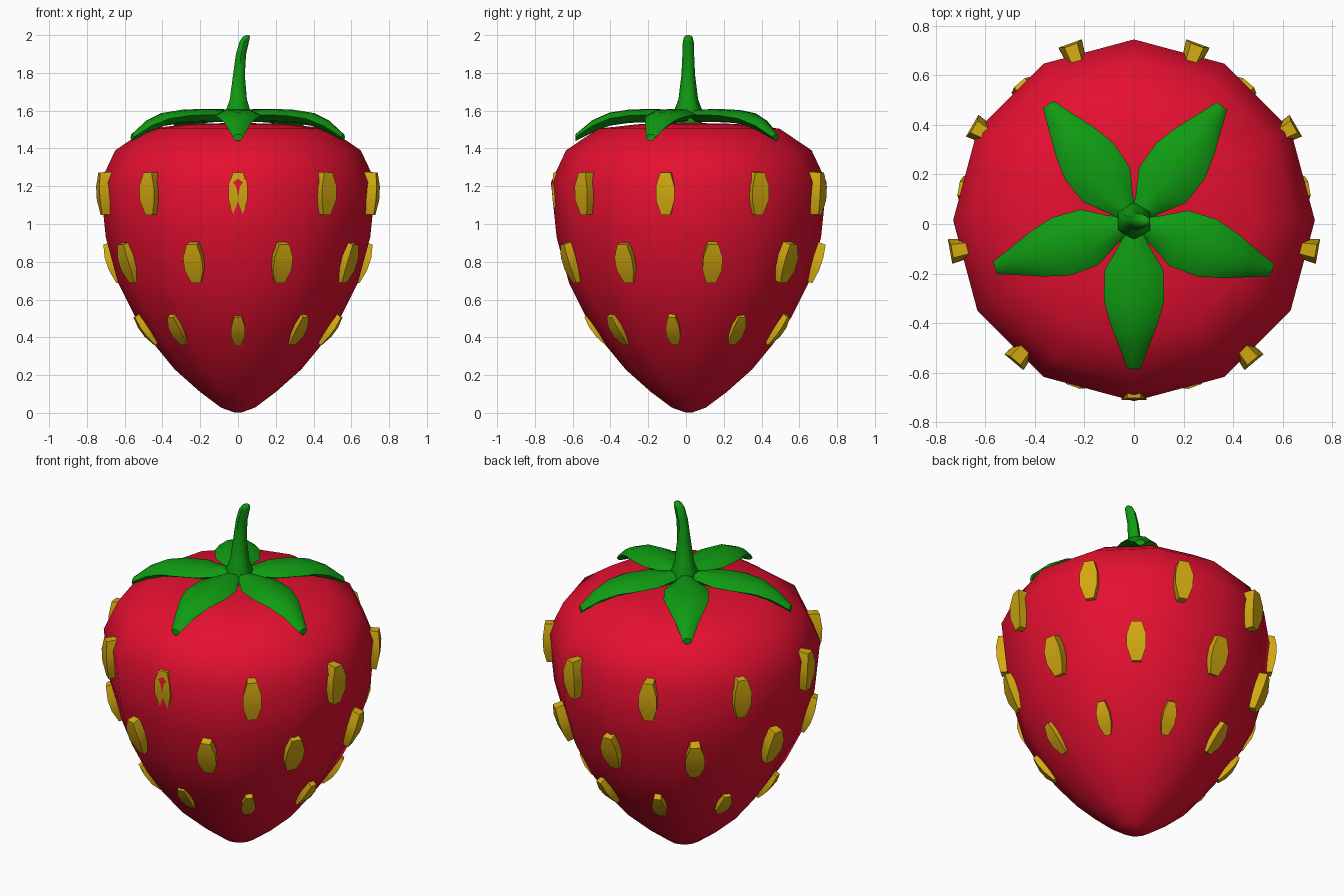
import bpy, bmesh, math
from mathutils import Vector, Matrix

if "Cube" in bpy.data.objects:
    bpy.data.objects.remove(bpy.data.objects["Cube"])


def material(name, rgb):
    m = bpy.data.materials.new(name)
    m.diffuse_color = (*rgb, 1)
    m.use_nodes = True
    m.node_tree.nodes["Principled BSDF"].inputs["Base Color"].default_value = m.diffuse_color
    return m


RED = material("berry red", (0.78, 0.005, 0.03))
GREEN = material("leaf green", (0.005, 0.33, 0.006))
GOLD = material("seed gold", (0.65, 0.40, 0.005))


def loft(name, rings, mat, angle):
    """Skin a list of closed rings of points and cap both ends."""
    bm = bmesh.new()
    vr = [[bm.verts.new(p) for p in ring] for ring in rings]
    n = len(vr[0])
    for a, b in zip(vr, vr[1:]):
        for i in range(n):
            j = (i + 1) % n
            bm.faces.new((a[i], a[j], b[j], b[i]))
    bm.faces.new(vr[0][::-1])
    bm.faces.new(vr[-1])
    bmesh.ops.recalc_face_normals(bm, faces=bm.faces)
    me = bpy.data.meshes.new(name)
    bm.to_mesh(me)
    bm.free()
    me.materials.append(mat)
    ob = bpy.data.objects.new(name, me)
    bpy.context.collection.objects.link(ob)
    bpy.ops.object.select_all(action='DESELECT')
    ob.select_set(True)
    bpy.context.view_layer.objects.active = ob
    bpy.ops.object.shade_smooth_by_angle(angle=math.radians(angle))
    return ob


def circle(cx, cy, z, r, n, start=0):
    return [(cx + r * math.cos(start + math.tau * i / n),
             cy + r * math.sin(start + math.tau * i / n), z) for i in range(n)]


# Berry body: twelve-sided lathe
CY = 0.015
PROFILE = [(0.02, 0.003), (0.09, 0.028), (0.20, 0.11), (0.335, 0.23), (0.45, 0.37),
           (0.545, 0.51), (0.635, 0.69), (0.70, 0.93), (0.73, 1.22), (0.65, 1.39),
           (0.48, 1.505), (0.25, 1.53), (0.02, 1.535)]
loft("berry_body", [circle(0, CY, z, r, 12) for r, z in PROFILE], RED, 60)

# Seeds: three rows of nine barrel-shaped plates leaning with the surface
# row: centre height, outer radius at centre, half height, half width, lean, first angle
ROWS = [(1.16, 0.752, 0.112, 0.050, 3, -90),
        (0.785, 0.695, 0.108, 0.052, 19, -70),
        (0.425, 0.512, 0.092, 0.037, 37, -90)]
for row, (z, r, h, w, lean, first) in enumerate(ROWS):
    for k in range(9):
        a = math.radians(first + 40 * k)
        out = r - (0.024 if row == 0 and k == 0 else 0)   # front seed is sunk in
        place = (Matrix.Translation((out * math.cos(a), 0.02 + out * math.sin(a), z))
                 @ Matrix.Rotation(a, 4, 'Z')
                 @ Matrix.Rotation(math.radians(lean), 4, 'Y'))
        rings = []
        for t, s in ((-1, 0.5), (-0.3, 1), (0.35, 1), (1, 0.55)):
            d = -0.012 if abs(t) == 1 else 0
            rings.append([place @ Vector((x, y * s * w, t * h)) for x, y in
                          ((d - 0.07, -0.8), (d, -1), (d, 1), (d - 0.07, 0.8))])
        loft(f"seed_{row + 1}_{k + 1}", rings, GOLD, 40)

# Leaves: five drooping blades; sections are radius, half width, top height, thickness
LEAF = [(0.02, 0.03, 1.60, 0.06), (0.09, 0.06, 1.605, 0.065), (0.19, 0.118, 1.61, 0.07),
        (0.31, 0.122, 1.605, 0.07), (0.41, 0.095, 1.59, 0.07), (0.50, 0.06, 1.55, 0.065),
        (0.59, 0.026, 1.475, 0.035)]
for k, deg in enumerate((-90, -19, 53, 126, 198)):
    turn = Matrix.Translation((0, 0.005, 0)) @ Matrix.Rotation(math.radians(deg), 4, 'Z')
    rings = []
    for r, w, z, t in LEAF:
        section = ((-1, -0.45), (-0.55, -0.05), (0, 0), (0.55, -0.05), (1, -0.45),
                   (0.5, -0.9), (0, -1), (-0.5, -0.9))
        rings.append([turn @ Vector((r, y * w, z + u * t)) for y, u in section])
    loft(f"leaf_{k + 1}", rings, GREEN, 50)

# Stem: tapering six-sided stalk, bent to the right at its tip
STEM = [(0, 1.53, 0.072), (0, 1.60, 0.075), (0.002, 1.66, 0.052), (0.005, 1.79, 0.036),
        (0.016, 1.90, 0.031), (0.033, 1.965, 0.029), (0.045, 1.992, 0.022),
        (0.052, 2.0, 0.008)]
loft("stem", [circle(x, 0.012, z, r, 6, math.pi / 6) for x, z, r in STEM], GREEN, 60)
